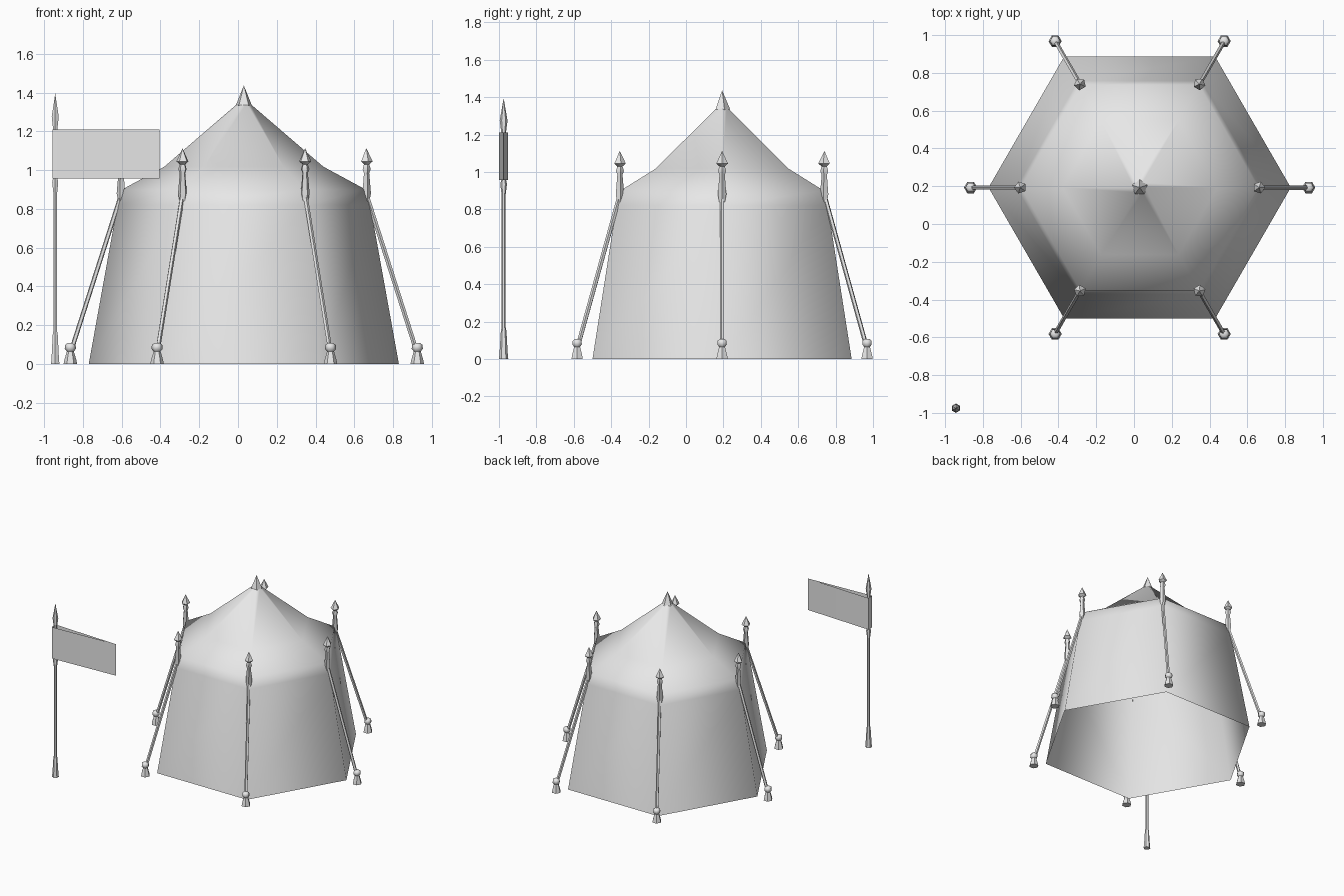
import bpy, bmesh, math
from mathutils import Vector, Matrix

if "Cube" in bpy.data.objects:
    bpy.data.objects.remove(bpy.data.objects["Cube"])

CX, CY = 0.03, 0.193          # tent centre
grey = bpy.data.materials.new("light grey")
grey.diffuse_color = (0.8, 0.8, 0.8, 1)
grey.use_nodes = True
grey.node_tree.nodes["Principled BSDF"].inputs["Base Color"].default_value = grey.diffuse_color


def finish(name, bm, angle=None):
    """Turn a bmesh into a named object, smooth everywhere or by angle."""
    bmesh.ops.recalc_face_normals(bm, faces=bm.faces)
    me = bpy.data.meshes.new(name)
    bm.to_mesh(me)
    bm.free()
    me.materials.append(grey)
    ob = bpy.data.objects.new(name, me)
    bpy.context.collection.objects.link(ob)
    bpy.ops.object.select_all(action='DESELECT')
    ob.select_set(True)
    bpy.context.view_layer.objects.active = ob
    if angle is None:
        bpy.ops.object.shade_smooth()
    else:
        bpy.ops.object.shade_smooth_by_angle(angle=math.radians(angle))
    return ob


def lathe(name, profile, sides, matrix=Matrix(), turn=0.0, caps=True, angle=None):
    """Rings of (radius, height); radius 0 gives a point."""
    bm = bmesh.new()
    rings = []
    for r, z in profile:
        n = sides if r > 0 else 1
        rings.append([bm.verts.new(matrix @ Vector((
            r * math.cos(turn + math.tau * i / sides),
            r * math.sin(turn + math.tau * i / sides), z))) for i in range(n)])
    for a, b in zip(rings, rings[1:]):
        for i in range(sides):
            j = (i + 1) % sides
            quad = [a[i % len(a)], a[j % len(a)], b[j % len(b)], b[i % len(b)]]
            bm.faces.new(list(dict.fromkeys(quad)))
    if caps:
        for ring in (rings[0], rings[-1]):
            if len(ring) > 2:
                bm.faces.new(ring)
    return finish(name, bm, angle)


# Canvas: open-bottomed hexagonal shell
lathe("tent_canvas", [(0.80, 0), (0.652, 0.82), (0.628, 0.90), (0.41, 1.018),
                      (0.03, 1.345)], 6,
      Matrix.Translation((CX, CY, 0)), caps=False)

# Spike on the peak
lathe("peak_spike", [(0.03, 1.325), (0.043, 1.335), (0.0, 1.437)], 5,
      Matrix.Translation((CX, CY, 0)), turn=math.pi / 2, angle=50)

# Corner posts, guy ropes and stakes
post = [(0.008, 0.79), (0.014, 0.83), (0.024, 0.88), (0.015, 0.985), (0.023, 1.005),
        (0.015, 1.03), (0.033, 1.045), (0.0, 1.113)]
stake = [(0.035, 0), (0.031, 0.02), (0.018, 0.065), (0.029, 0.078),
         (0.027, 0.098), (0.014, 0.108)]
for k in range(6):
    a = k * math.pi / 3
    d = Vector((math.cos(a), math.sin(a), 0))
    c = Vector((CX, CY, 0))
    lathe(f"corner_post_{k + 1}", post, 5, Matrix.Translation(c + d * 0.632),
          turn=a, angle=50)
    lathe(f"stake_{k + 1}", stake, 6, Matrix.Translation(c + d * 0.895),
          turn=a, angle=50)
    low = c + d * 0.89 + Vector((0, 0, 0.07))
    high = c + d * 0.637 + Vector((0, 0, 0.86))
    axis = high - low
    place = Matrix.Translation(low) @ axis.to_track_quat('Z', 'Y').to_matrix().to_4x4()
    lathe(f"guy_rope_{k + 1}", [(0.012, 0), (0.012, axis.length)], 5, place, angle=30)

# Flag pole with flared foot and spear tip
PX, PY = -0.943, -0.975
lathe("flag_pole", [(0.025, 0), (0.022, 0.03), (0.015, 0.15), (0.011, 0.17),
                    (0.011, 0.88), (0.018, 0.935), (0.011, 0.97), (0.011, 1.20),
                    (0.021, 1.275), (0.0, 1.395)], 6,
      Matrix.Translation((PX, PY, 0)), turn=math.pi / 6, angle=50)

# Flag: one sheet folded round the pole, its two sides meeting at the free end
bm = bmesh.new()
path = [(-0.405, PY), (-0.92, PY - 0.024), (-0.958, PY - 0.024),
        (-0.958, PY + 0.024), (-0.92, PY + 0.024)]
cols = [[bm.verts.new((x, y, z)) for z in (0.957, 1.21)] for x, y in path]
for i in range(len(cols)):
    p, q = cols[i], cols[(i + 1) % len(cols)]
    bm.faces.new((p[0], q[0], q[1], p[1]))
finish("flag", bm, 30)
